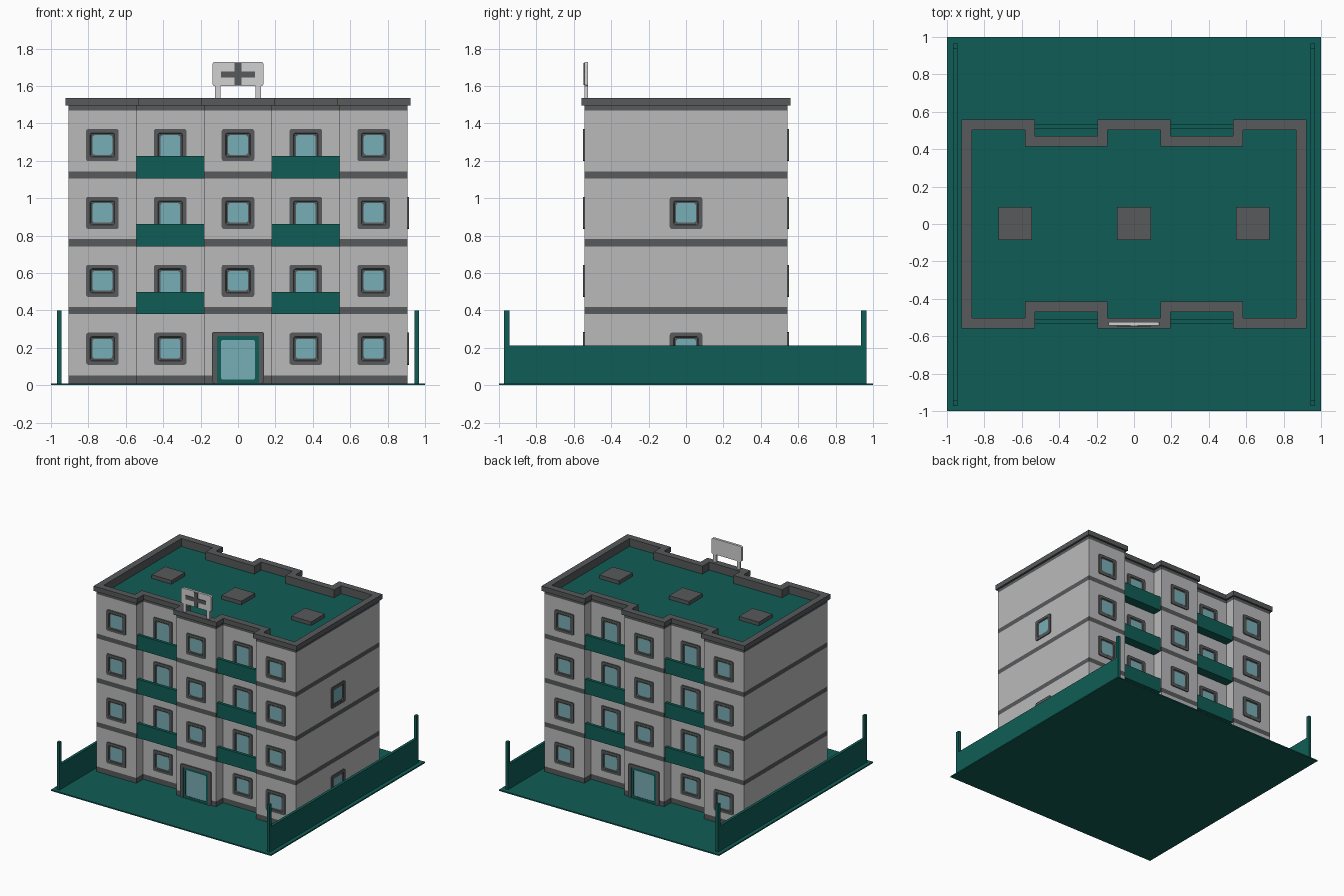
import bpy, bmesh, math
from mathutils import Matrix, Vector

if "Cube" in bpy.data.objects:
    bpy.data.objects.remove(bpy.data.objects["Cube"])

def material(name, r, g, b):
    m = bpy.data.materials.new(name)
    m.diffuse_color = (r, g, b, 1)
    m.use_nodes = True
    m.node_tree.nodes["Principled BSDF"].inputs["Base Color"].default_value = m.diffuse_color
    return m

WALL = material("wall_grey", 0.49, 0.49, 0.50)
TRIM = material("trim_dark_grey", 0.095, 0.10, 0.103)
TEAL = material("teal", 0.005, 0.108, 0.093)
GLASS = material("glass_blue", 0.185, 0.42, 0.465)
PALE = material("sign_pale_grey", 0.64, 0.64, 0.65)

def finish(name, bm, mats):
    me = bpy.data.meshes.new(name)
    bm.to_mesh(me)
    bm.free()
    for m in mats:
        me.materials.append(m)
    ob = bpy.data.objects.new(name, me)
    bpy.context.collection.objects.link(ob)
    return ob

def loft(name, loops, mats, cap=None, matrix=Matrix()):
    """Join consecutive loops with quads, one material per step; cap fills the last loop."""
    bm = bmesh.new()
    used = list(dict.fromkeys(mats + ([cap] if cap else [])))
    rows = [[bm.verts.new(matrix @ Vector(p)) for p in loop] for loop in loops]
    n = len(rows[0])
    for a, b, m in zip(rows, rows[1:], mats):
        for i in range(n):
            j = (i + 1) % n
            bm.faces.new((a[i], a[j], b[j], b[i])).material_index = used.index(m)
    if cap:
        bm.faces.new(rows[-1]).material_index = used.index(cap)
    return finish(name, bm, used)

def box(name, x0, x1, y0, y1, z0, z1, mat):
    bm = bmesh.new()
    bmesh.ops.create_cube(bm, size=1)
    for v in bm.verts:
        v.co = ((x0 + x1) / 2 + v.co.x * (x1 - x0),
                (y0 + y1) / 2 + v.co.y * (y1 - y0),
                (z0 + z1) / 2 + v.co.z * (z1 - z0))
    return finish(name, bm, [mat])

def rounded(hw, v0, v1, r, depth, seg=4):
    """Rounded rectangle loop, half width hw, from v0 to v1."""
    pts = []
    for cx, cy, a0 in ((hw - r, v0 + r, -90), (hw - r, v1 - r, 0),
                       (-hw + r, v1 - r, 90), (-hw + r, v0 + r, 180)):
        for k in range(seg + 1):
            a = math.radians(a0 + 90 * k / seg)
            pts.append((cx + r * math.cos(a), cy + r * math.sin(a), depth))
    return pts

def facing(turn, along, dist, z):
    """Place a flat part on a wall: 0 front, 90 right, 180 back."""
    return (Matrix.Rotation(math.radians(turn), 4, 'Z')
            @ Matrix.Translation((along, -dist, z))
            @ Matrix.Rotation(math.radians(90), 4, 'X'))

def window(name, turn, along, dist, z, v0=-0.086):
    loops = [rounded(0.087, v0, 0.086, 0.012, 0),
             rounded(0.087, v0, 0.086, 0.012, 0.008),
             rounded(0.066, v0 + 0.021, 0.065, 0.012, 0.008),
             rounded(0.062, v0 + 0.025, 0.061, 0.014, 0.003),
             rounded(0.053, v0 + 0.034, 0.053, 0.014, 0.002)]
    loft(name, loops, [TRIM] * 4, GLASS, facing(turn, along, dist, z))

def entrance(name, turn):
    loops = [rounded(0.14, 0.01, 0.285, 0.014, 0),
             rounded(0.14, 0.01, 0.285, 0.014, 0.009),
             rounded(0.112, 0.012, 0.262, 0.006, 0.009),
             rounded(0.112, 0.012, 0.262, 0.006, 0.005),
             rounded(0.092, 0.03, 0.242, 0.012, 0.005),
             rounded(0.092, 0.03, 0.242, 0.012, 0.002)]
    loft(name, loops, [TRIM, TRIM, TRIM, TEAL, TEAL], GLASS, facing(turn, 0, Y, 0))

# Building footprint with two recesses on the front and back
X, Y, R, A, B = 0.907, 0.543, 0.455, 0.544, 0.181

def outline(o, z):
    x, y, r, a, b = X + o, Y + o, R + o, A - o, B + o
    half = [(-x, -y), (-a, -y), (-a, -r), (-b, -r), (-b, -y),
            (b, -y), (b, -r), (a, -r), (a, -y), (x, -y)]
    return [(p, q, z) for p, q in half] + [(-p, -q, z) for p, q in half]

FLOOR = 0.363

# Walls with flush dark floor bands
levels, bands = [0.01, 0.053], [TRIM]
for i in range(4):
    levels += [0.38 + FLOOR * i, 0.418 + FLOOR * i]
    bands += [WALL, TRIM]
levels[-1] = 1.495
loft("building_walls", [outline(0, z) for z in levels], bands)

# Parapet and roof
loft("parapet", [outline(0, 1.495), outline(0.015, 1.495), outline(0.015, 1.535),
                 outline(-0.04, 1.535), outline(-0.04, 1.465)], [TRIM] * 4)
loft("roof", [outline(-0.03, 1.46), outline(-0.03, 1.47)], [TEAL], TEAL)
for i in (-1, 0, 1):
    box("roof_hatch", 0.635 * i - 0.09, 0.635 * i + 0.09, -0.085, 0.09, 1.465, 1.50, TRIM)

# Windows, balcony doors, balconies and entrances on front and back
for turn in (0, 180):
    s = -1 if turn == 0 else 1
    entrance("entrance_door", turn)
    for i in range(4):
        z = 0.195 + FLOOR * i
        for x in (-0.725, 0, 0.725):
            if i or x:
                window("window", turn, x, Y, z)
        for x in (-0.3625, 0.3625):
            if i == 0:
                window("recess_window", turn, x, R, z)
                continue
            window("balcony_door", turn, x, R, z, -0.14)
            zb = z - 0.178
            ys = sorted((s * 0.45, s * 0.53))
            box("balcony_floor", x - 0.181, x + 0.181, *ys, zb, zb + 0.035, TEAL)
            ys = sorted((s * 0.507, s * 0.532))
            box("balcony_rail", x - 0.181, x + 0.181, *ys, zb, zb + 0.119, TEAL)

# Right side windows
for i in (0, 2):
    window("side_window", 90, 0, X, 0.195 + FLOOR * i)

# Ground plate and side fences with end posts
box("ground_plate", -1, 1, -1, 1, 0, 0.01, TEAL)
for s in (-1, 1):
    x0, x1 = sorted((s * 0.944, s * 0.967))
    box("fence_panel", x0, x1, -0.965, 0.96, 0.005, 0.213, TEAL)
    for y in (-0.958, 0.95):
        box("fence_post", x0, x1, y - 0.014, y + 0.014, 0.005, 0.40, TEAL)

# Roof sign: board, legs and plain crossed bars on the front
board = [rounded(0.136, 1.6, 1.728, 0.012, d) for d in (0, 0.02)]
m = facing(0, 0, 0.524, 0)
loft("sign_board", board, [PALE], PALE, m)
loft("sign_board_back", [[p for p in reversed(board[0])]], [], PALE, m)
for x in (-0.108, 0.108):
    box("sign_leg", x - 0.014, x + 0.014, -0.543, -0.525, 1.53, 1.605, PALE)
box("sign_bar_wide", -0.092, 0.092, -0.549, -0.543, 1.645, 1.677, TRIM)
box("sign_bar_tall", -0.018, 0.018, -0.5485, -0.543, 1.605, 1.722, TRIM)
